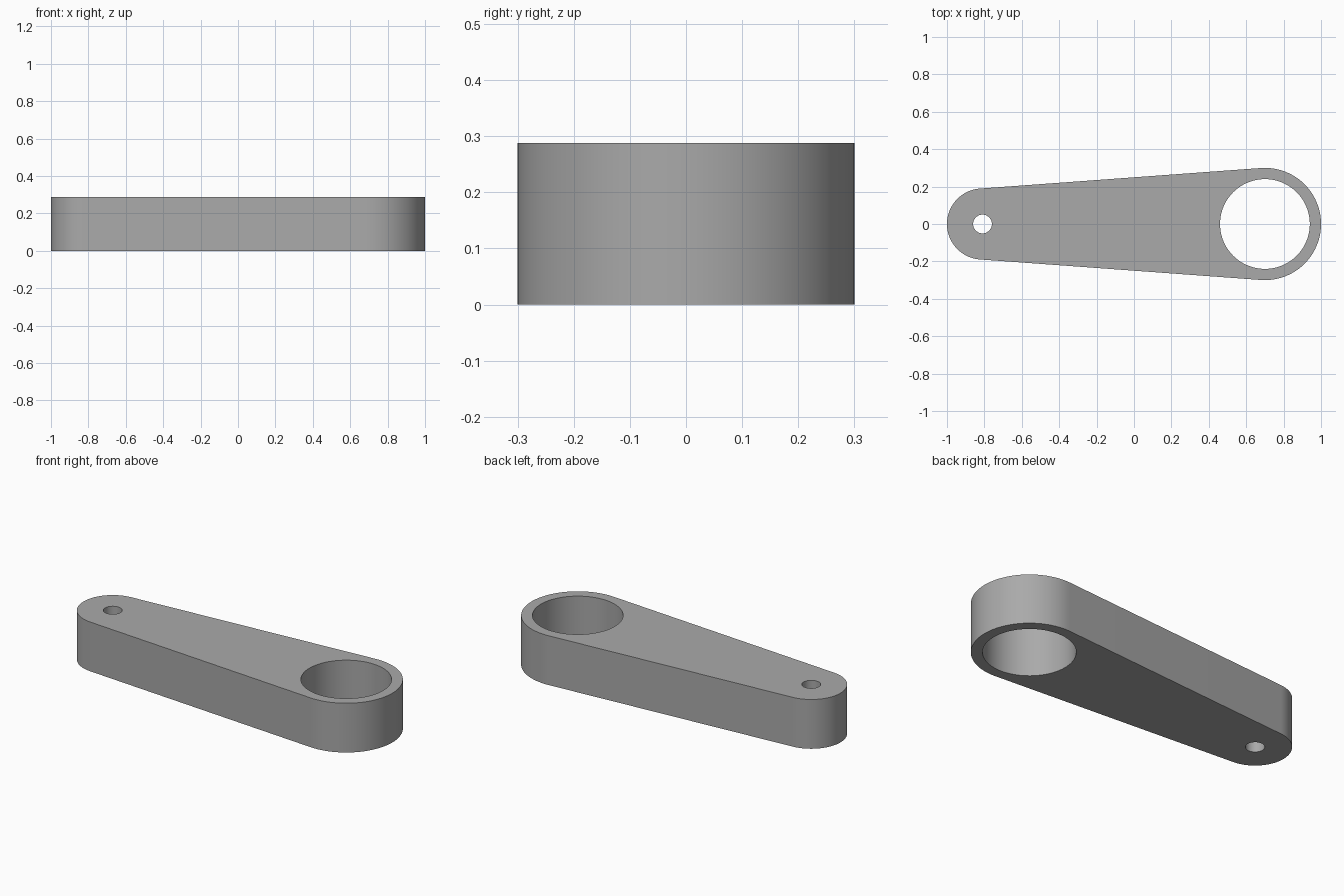
import bpy
import bmesh
from math import acos, cos, sin, pi, radians
from mathutils import Vector

cube = bpy.data.objects.get("Cube")
if cube:
    bpy.data.objects.remove(cube, do_unlink=True)

HEIGHT = 0.288
BIG_X, BIG_R, BORE_R = 0.70, 0.30, 0.24
SMALL_X, SMALL_R, PIN_R = -0.81, 0.19, 0.05


def arc(x, radius, start, end, steps):
    """Points on an arc about (x, 0), both ends included."""
    angles = [start + (end - start) * i / steps for i in range(steps + 1)]
    return [Vector((x + radius * cos(a), radius * sin(a), 0)) for a in angles]


def add_loop(bm, points):
    verts = [bm.verts.new(p) for p in points]
    return [bm.edges.new((v, verts[i - 1])) for i, v in enumerate(verts)]


# Outline: two rounded ends joined by their common tangents
tangent = acos((SMALL_R - BIG_R) / (BIG_X - SMALL_X))
outline = arc(BIG_X, BIG_R, -tangent, tangent, 64)
outline += arc(SMALL_X, SMALL_R, tangent, 2 * pi - tangent, 64)

# Flat plate with the large bore and the small pin hole
bm = bmesh.new()
edges = add_loop(bm, outline)
edges += add_loop(bm, arc(BIG_X, BORE_R, 0, 2 * pi, 96)[:-1])
edges += add_loop(bm, arc(SMALL_X, PIN_R, 0, 2 * pi, 48)[:-1])
bmesh.ops.triangle_fill(bm, edges=edges, use_beauty=True, use_dissolve=False)

# Extrude the plate into a solid arm
top = bmesh.ops.extrude_face_region(bm, geom=bm.faces[:])["geom"]
bmesh.ops.translate(bm, vec=(0, 0, HEIGHT),
                    verts=[g for g in top if isinstance(g, bmesh.types.BMVert)])
bmesh.ops.recalc_face_normals(bm, faces=bm.faces[:])

mesh = bpy.data.meshes.new("lever_arm")
bm.to_mesh(mesh)
bm.free()
arm = bpy.data.objects.new("lever_arm", mesh)
bpy.context.collection.objects.link(arm)

# Plain grey metal
grey = bpy.data.materials.new("plain_grey")
grey.use_nodes = True
colour = (0.4, 0.4, 0.4, 1)
grey.diffuse_color = colour
grey.node_tree.nodes["Principled BSDF"].inputs["Base Color"].default_value = colour
mesh.materials.append(grey)

# Smooth curved walls, crisp rims
bpy.ops.object.select_all(action="DESELECT")
arm.select_set(True)
bpy.context.view_layer.objects.active = arm
bpy.ops.object.shade_smooth_by_angle(angle=radians(30))
